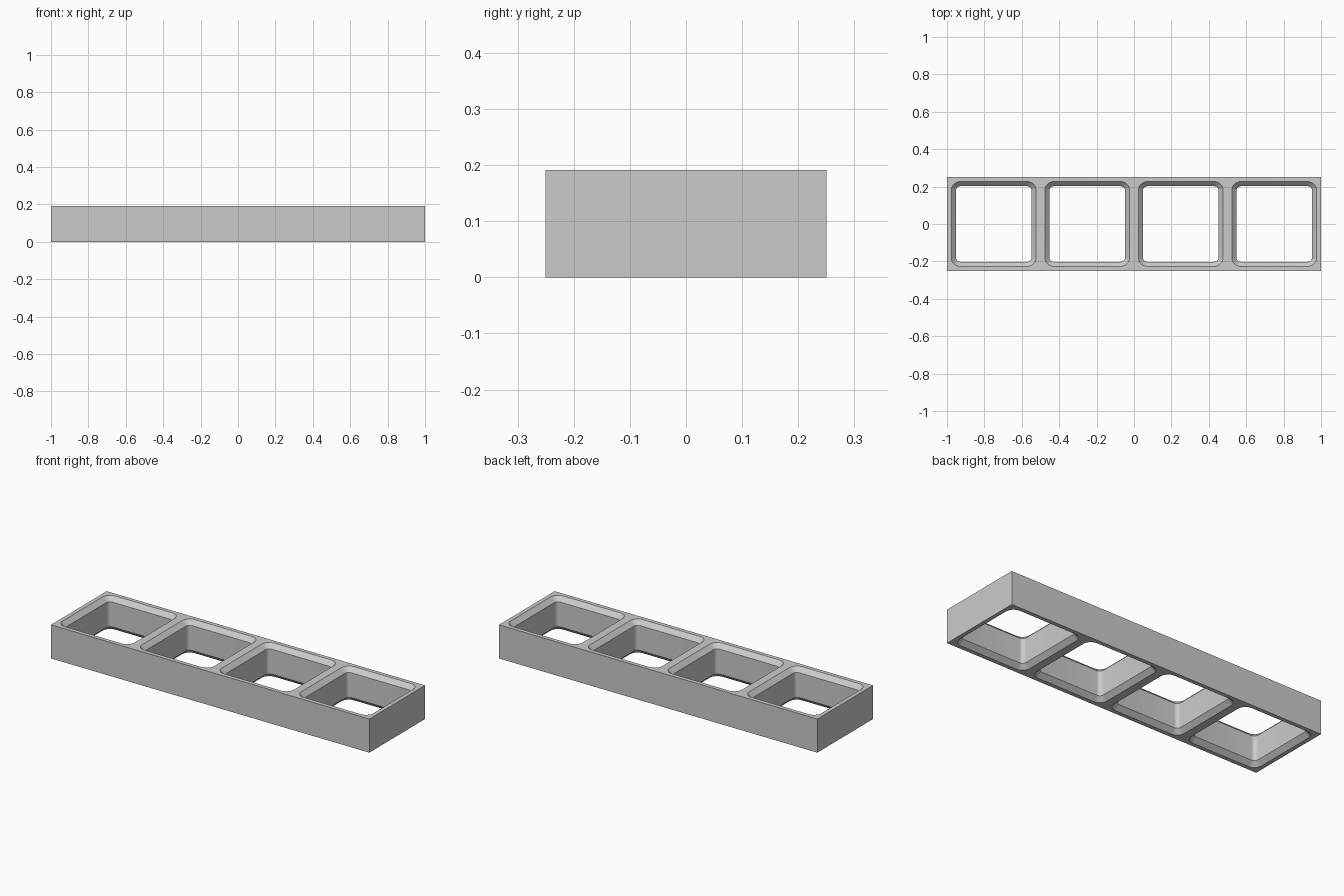
import bpy, bmesh
from math import cos, sin, pi, radians

cube = bpy.data.objects.get("Cube")
if cube:
    bpy.data.objects.remove(cube, do_unlink=True)

CELLS, CELL, HEIGHT = 4, 0.5, 0.191
HOLE, RADIUS, CHAMFER, EXTRA = 0.202, 0.023, 0.025, 0.01
SEGMENTS = 8

gray = bpy.data.materials.new("light gray")
gray.use_nodes = True
color = (0.6, 0.6, 0.6, 1)
gray.diffuse_color = color
gray.node_tree.nodes["Principled BSDF"].inputs["Base Color"].default_value = color


def add_object(name, bm):
    bmesh.ops.recalc_face_normals(bm, faces=bm.faces[:])
    mesh = bpy.data.meshes.new(name)
    bm.to_mesh(mesh)
    bm.free()
    mesh.materials.append(gray)
    obj = bpy.data.objects.new(name, mesh)
    bpy.context.collection.objects.link(obj)
    return obj


def rounded_square(bm, cx, z, grow):
    """Ring of vertices, offset outward by grow."""
    center, radius = HOLE - RADIUS, RADIUS + grow
    ring = []
    for corner, (sx, sy) in enumerate([(1, 1), (-1, 1), (-1, -1), (1, -1)]):
        for i in range(SEGMENTS + 1):
            a = (corner + i / SEGMENTS) * pi / 2
            ring.append(bm.verts.new((cx + sx * center + radius * cos(a),
                                      sy * center + radius * sin(a), z)))
    return ring


# Solid block
bm = bmesh.new()
bmesh.ops.create_cube(bm, size=1)
for v in bm.verts:
    v.co.x *= CELLS * CELL
    v.co.y *= CELL
    v.co.z = (v.co.z + 0.5) * HEIGHT
frame = add_object("grid_frame", bm)

# Openings, flared at the top and bottom
bm = bmesh.new()
flare = CHAMFER + EXTRA
levels = [(-EXTRA, flare), (CHAMFER, 0), (HEIGHT - CHAMFER, 0), (HEIGHT + EXTRA, flare)]
for n in range(CELLS):
    cx = (n - (CELLS - 1) / 2) * CELL
    rings = [rounded_square(bm, cx, z, grow) for z, grow in levels]
    for low, high in zip(rings, rings[1:]):
        for i in range(len(low)):
            j = (i + 1) % len(low)
            bm.faces.new((low[i], low[j], high[j], high[i]))
    bm.faces.new(rings[0])
    bm.faces.new(rings[-1])
cutter = add_object("opening_cutter", bm)
cutter.hide_render = True

# Cut the openings through the block
cut = frame.modifiers.new("openings", "BOOLEAN")
cut.operation = "DIFFERENCE"
cut.solver = "EXACT"
cut.object = cutter
bpy.ops.object.select_all(action="DESELECT")
frame.select_set(True)
bpy.context.view_layer.objects.active = frame
bpy.ops.object.modifier_apply(modifier=cut.name)
bpy.data.objects.remove(cutter, do_unlink=True)

# Smooth the rounded corners, keep the chamfer edges sharp
bpy.ops.object.shade_smooth_by_angle(angle=radians(30))
